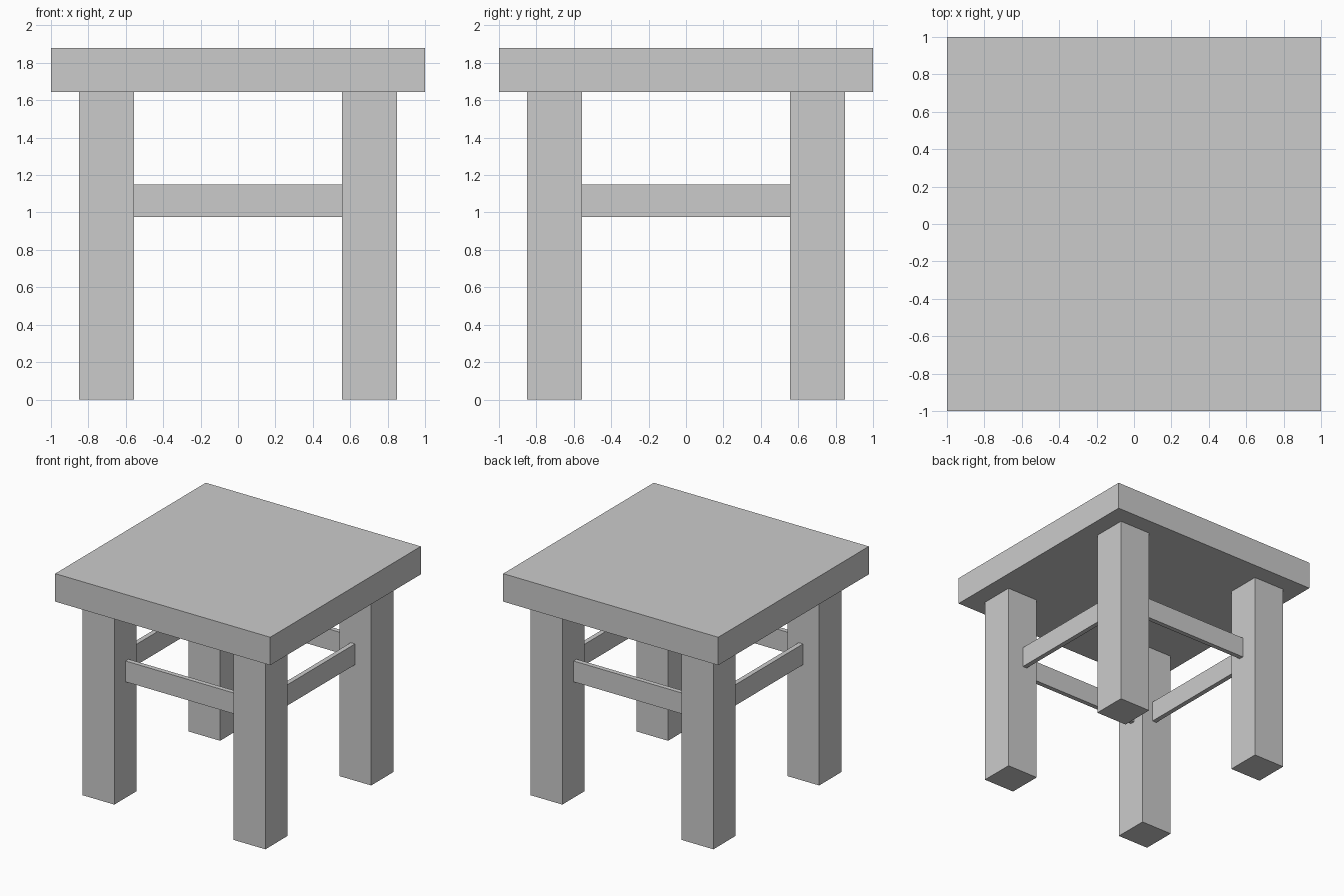
import bpy

if "Cube" in bpy.data.objects:
    bpy.data.objects.remove(bpy.data.objects["Cube"])


def box(name, x, y, z):
    """Axis-aligned box from (min, max) ranges."""
    r = (x, y, z)
    bpy.ops.mesh.primitive_cube_add(size=1, location=[(a + b) / 2 for a, b in r])
    o = bpy.context.object
    o.name = name
    o.scale = [b - a for a, b in r]
    bpy.ops.object.transform_apply(location=False, rotation=False, scale=True)
    return o


LEG_IN, LEG_OUT = 0.555, 0.85
SEAT_Z = 1.645
BAR_IN, BAR_OUT = 0.66, 0.70
BAR_Z = (0.975, 1.15)


def span(sign, a, b):
    return tuple(sorted((sign * a, sign * b)))


# Seat slab
box("seat", (-1, 1), (-1, 1), (SEAT_Z, 1.88))

# Four square legs
for sy, fb in ((-1, "front"), (1, "back")):
    for sx, lr in ((-1, "left"), (1, "right")):
        box(f"{fb}_{lr}_leg", span(sx, LEG_IN, LEG_OUT),
            span(sy, LEG_IN, LEG_OUT), (0, SEAT_Z))

# Thin stretchers between neighbouring legs
inner = (-LEG_IN, LEG_IN)
for s, fb, lr in ((-1, "front", "left"), (1, "back", "right")):
    bar = span(s, BAR_IN, BAR_OUT)
    box(f"{fb}_stretcher", inner, bar, BAR_Z)
    box(f"{lr}_stretcher", bar, inner, BAR_Z)
